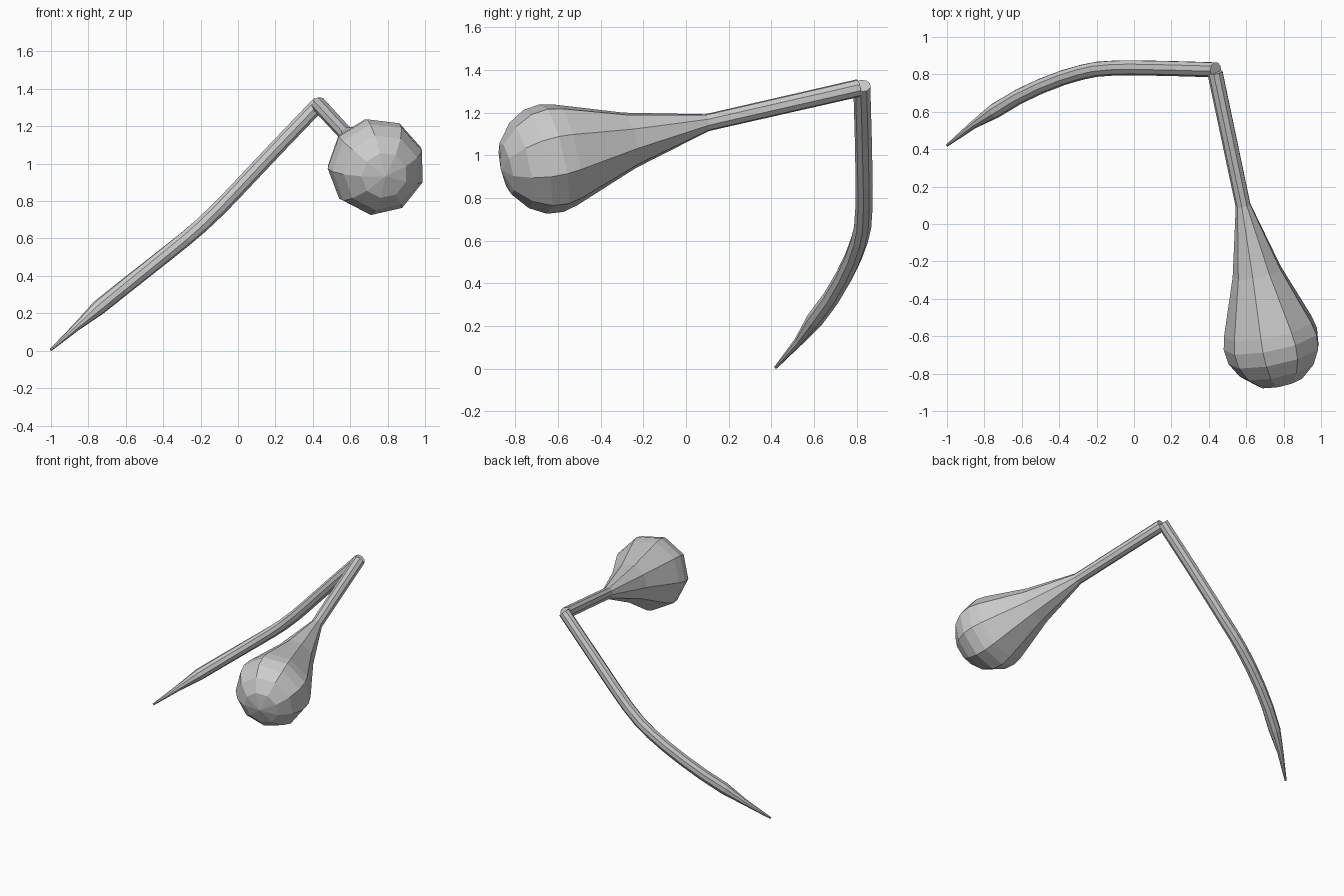
import bpy, bmesh, math
from mathutils import Vector

if "Cube" in bpy.data.objects:
    bpy.data.objects.remove(bpy.data.objects["Cube"])

SIDES = 9


def sweep(name, path, radii, offset=23):
    """Flat-faced tube of SIDES sides along a path with varying radius."""
    pts = [Vector(p) for p in path]
    bm = bmesh.new()
    rings = []
    for i, (p, r) in enumerate(zip(pts, radii)):
        before = pts[max(i - 1, 0)]
        after = pts[min(i + 1, len(pts) - 1)]
        d = (p - before).normalized() + (after - p).normalized()
        d.normalize()
        right = Vector((0, 0, 1)).cross(d).normalized()
        up = d.cross(right)
        ring = []
        for k in range(SIDES):
            a = math.radians(offset) + 2 * math.pi * k / SIDES
            ring.append(bm.verts.new(p + r * (math.cos(a) * right + math.sin(a) * up)))
        rings.append(ring)
    for a, b in zip(rings, rings[1:]):
        for k in range(SIDES):
            j = (k + 1) % SIDES
            bm.faces.new((a[k], a[j], b[j], b[k]))
    bm.faces.new(rings[0])
    bm.faces.new(rings[-1])
    bmesh.ops.remove_doubles(bm, verts=bm.verts, dist=0.0005)
    bmesh.ops.recalc_face_normals(bm, faces=bm.faces)
    mesh = bpy.data.meshes.new(name)
    bm.to_mesh(mesh)
    bm.free()
    obj = bpy.data.objects.new(name, mesh)
    bpy.context.collection.objects.link(obj)
    return obj


# Curved stem, pointed at its lower end
stem = [(-1.0, 0.42, 0.005), (-0.86, 0.53, 0.13), (-0.745, 0.605, 0.23),
        (-0.62, 0.68, 0.33), (-0.5, 0.737, 0.425), (-0.38, 0.783, 0.52),
        (-0.28, 0.812, 0.6), (-0.2, 0.828, 0.668), (-0.1, 0.835, 0.762),
        (0.0, 0.836, 0.866), (0.2, 0.832, 1.078), (0.437, 0.825, 1.325)]
sweep("curved_stem", stem, [0.007, 0.022] + [0.041] * 10)

# Straight neck flaring into a rounded bulb, given as (distance, radius)
start = Vector((0.434, 0.81, 1.315))
end = Vector((0.788, -0.868, 0.932))
axis = (end - start).normalized()
length = (end - start).length
profile = [(0, 0.042), (0.745, 0.041), (1.12, 0.135), (1.43, 0.246),
           (1.50, 0.262), (1.58, 0.253), (1.66, 0.208), (1.73, 0.125),
           (length, 0.0001)]
sweep("neck_and_bulb", [start + axis * s for s, r in profile], [r for s, r in profile])
